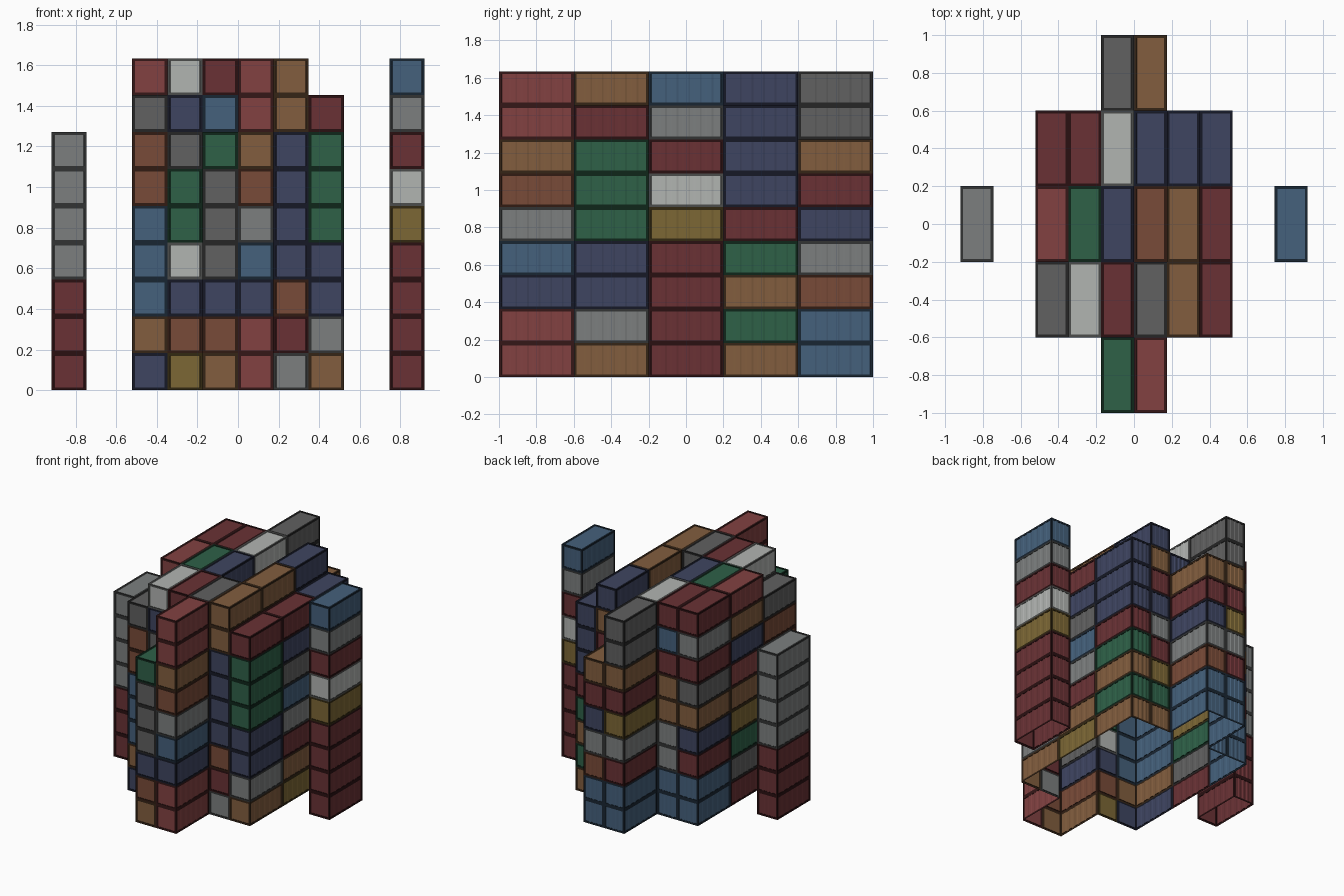
import bpy, bmesh, random
from mathutils import Vector as V

if "Cube" in bpy.data.objects:
    bpy.data.objects.remove(bpy.data.objects["Cube"])

random.seed(4)
W, L, H = 0.174, 0.4, 1.634 / 9          # container width, length, height
FRAME, DEPTH = 0.014, 0.004              # frame bar width, panel recess

COLOURS = {
    'D': (.36, .18, .19), 'R': (.44, .23, .23), 'B': (.44, .32, .22), 'O': (.41, .26, .20),
    'Y': (.42, .35, .19), 'E': (.17, .33, .25), 'N': (.22, .24, .33), 'U': (.24, .33, .42),
    'K': (.33, .33, .33), 'G': (.42, .43, .43), 'W': (.60, .61, .60)}

# Stacks by (column, row): colours from the bottom container up, ? = any
STACKS = {
    (2, 0): "BONKKKE", (3, 0): "RRNUGOBRR",
    (0, 1): "NBUUUOOK", (1, 1): "YONWEEKNW", (2, 1): "???????UD",
    (3, 1): "????????K", (4, 1): "GDONNNNBB", (5, 1): "BGNNEEED",
    (0, 2): "D?????NBR", (1, 2): "????????E", (2, 2): "????????N",
    (3, 2): "???????O", (4, 2): "????????B", (5, 2): "YBDGUKND",
    (0, 3): "UUDNBKDGD", (1, 3): "UUGGBBDUD", (2, 3): "????????W",
    (3, 3): "???????N", (4, 3): "BEYDGNDBN", (5, 3): "BEBEDNNN",
    (2, 4): "UUDGYDBKK", (3, 4): "UUOGNDB",
    (-9, 2): "DDDGGGG", (9, 2): "DDDDYWDGU"}


def material(name, rgb, k):
    m = bpy.data.materials.new(name)
    m.diffuse_color = (*[(c * k) ** 2.2 for c in rgb], 1)
    m.use_nodes = True
    m.node_tree.nodes["Principled BSDF"].inputs["Base Color"].default_value = m.diffuse_color
    return m


KEYS = list(COLOURS)
MATS = []
for key in KEYS:
    MATS.append(material("panel_" + key, COLOURS[key], 1.15))
    MATS.append(material("frame_" + key, COLOURS[key], 0.5))


def panel(bm, o, u, v, n, ribs, key):
    """Frame around a recessed panel, with upright ribs when ribs > 0."""
    lu, lv = u.length, v.length
    u, v = u / lu, v / lv
    mat = 2 * KEYS.index(key)

    def quad(pts, m):
        f = bm.faces.new([bm.verts.new(o + u * a + v * b - n * d) for a, b, d in pts])
        f.material_index = m

    a0, a1, b0, b1 = FRAME, lu - FRAME, FRAME, lv - FRAME
    outer = [(0, 0, 0), (lu, 0, 0), (lu, lv, 0), (0, lv, 0)]
    inner = [(a0, b0, 0), (a1, b0, 0), (a1, b1, 0), (a0, b1, 0)]
    for i in range(4):
        j = (i + 1) % 4
        quad([outer[i], outer[j], inner[j], inner[i]], mat + 1)
    # panel profile across the width
    prof = [(a0, 0), (a0 + .001, DEPTH)]
    step = (a1 - a0) / (ribs + 1)
    for i in range(ribs):
        c = a0 + step * (i + 1)
        prof += [(c - step * .35, DEPTH), (c - step * .2, 0.001),
                 (c + step * .2, 0.001), (c + step * .35, DEPTH)]
    prof += [(a1 - .001, DEPTH), (a1, 0)]
    for (p, d), (q, e) in zip(prof, prof[1:]):
        quad([(p, b0, 0), (q, b0, 0), (q, b0, e), (p, b0, d)], mat + 1)
        quad([(p, b0, d), (q, b0, e), (q, b1, e), (p, b1, d)], mat)
        quad([(p, b1, d), (q, b1, e), (q, b1, 0), (p, b1, 0)], mat + 1)


def height(c, r):
    return len(STACKS.get((c, r), ""))


X, Y, Z = V((1, 0, 0)), V((0, 1, 0)), V((0, 0, 1))
for (c, r), code in STACKS.items():
    cx = {-9: -.832, 9: .832}.get(c, (c - 2.5) * W)
    x0, x1, y0, y1 = cx - W / 2, cx + W / 2, -1 + r * L, -1 + (r + 1) * L
    bm = bmesh.new()
    for k, key in enumerate(code):
        if key == '?':
            key = random.choice(KEYS)
        z = k * H
        # only outward walls: the block is an open shell inside
        if k >= height(c, r - 1):
            panel(bm, V((x0, y0, z)), X * W, Z * H, -Y, 0, key)
        if k >= height(c, r + 1):
            panel(bm, V((x1, y1, z)), -X * W, Z * H, Y, 3, key)
        if k >= height(c + 1, r):
            panel(bm, V((x1, y0, z)), Y * L, Z * H, X, 5, key)
        if k >= height(c - 1, r):
            panel(bm, V((x0, y1, z)), -Y * L, Z * H, -X, 5, key)
        if k == len(code) - 1:
            panel(bm, V((x0, y0, z + H)), X * W, Y * L, Z, 0, key)
    bmesh.ops.remove_doubles(bm, verts=bm.verts, dist=1e-5)
    me = bpy.data.meshes.new("container_stack")
    bm.to_mesh(me)
    bm.free()
    for m in MATS:
        me.materials.append(m)
    side = "left" if c == -9 else "right" if c == 9 else f"column_{c + 1}"
    ob = bpy.data.objects.new(f"container_stack_{side}_row_{r + 1}", me)
    bpy.context.collection.objects.link(ob)
